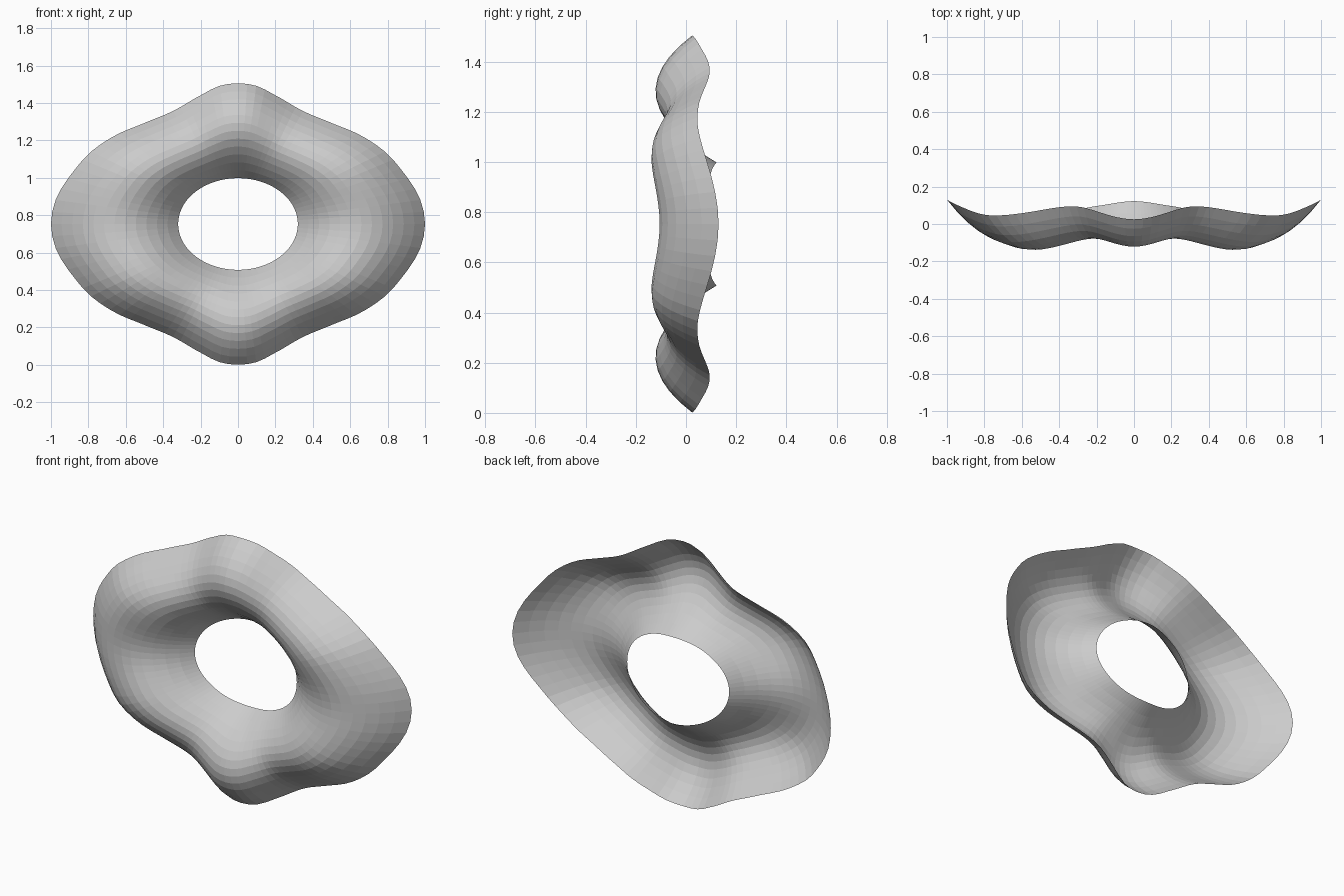
import bpy, bmesh, math

if "Cube" in bpy.data.objects:
    bpy.data.objects.remove(bpy.data.objects["Cube"])

SEG, RINGS = 96, 12
CZ = 0.753

# tables over the angle from the top (0) to the side (90)
OUTER_R = [(0, .752), (7.7, .745), (16.3, .716), (28.4, .696), (42.8, .736), (55.4, .818),
           (64.9, .883), (71.6, .920), (79.3, .967), (84.2, .990), (90, 1.0)]
OUTER_Y = [(0, .025), (28, .095), (61, .045), (90, .13)]   # depth of outer rim
INNER_Y = [(0, .122), (45, .097), (90, .07)]               # depth of hole rim
BULGE = [(0, .192), (28, .18), (61, .202), (90, .205)]     # forward swell of the ring


def sample(table, a):
    """Smooth curve through a table, flat at both ends and at turning points."""
    def slope(i):
        if i in (0, len(table) - 1):
            return 0.0
        (a0, v0), (a1, v1), (a2, v2) = table[i - 1:i + 2]
        if (v1 - v0) * (v2 - v1) <= 0:
            return 0.0
        return (v2 - v0) / (a2 - a0)
    for i in range(len(table) - 1):
        (a0, v0), (a1, v1) = table[i], table[i + 1]
        if a <= a1 + 1e-6:
            h = a1 - a0
            t = (a - a0) / h
            return ((2*t**3 - 3*t**2 + 1) * v0 + (t**3 - 2*t**2 + t) * h * slope(i)
                    + (3*t**2 - 2*t**3) * v1 + (t**3 - t**2) * h * slope(i + 1))
    return table[-1][1]


# wavy ring shell: outer rim -> forward bulge -> hole rim
bm = bmesh.new()
columns = []
for s in range(SEG):
    ang = 2 * math.pi * s / SEG
    sx, cz = math.sin(ang), math.cos(ang)
    fold = math.degrees(math.atan2(abs(sx), abs(cz)))   # four-way symmetry
    r_out = sample(OUTER_R, fold)
    r_in = .32 * .245 / math.hypot(.245 * sx, .32 * cz)
    y_out, y_in, d = (sample(t, fold) for t in (OUTER_Y, INNER_Y, BULGE))
    col = []
    for k in range(RINGS + 1):
        t = k / RINGS
        r = r_out + (r_in - r_out) * t
        y = y_out + (y_in - y_out) * t - 4 * d * t * (1 - t)
        col.append(bm.verts.new((r * sx, y, CZ + r * cz)))
    columns.append(col)

for s in range(SEG):
    a, b = columns[s], columns[(s + 1) % SEG]
    for k in range(RINGS):
        bm.faces.new((a[k], a[k + 1], b[k + 1], b[k]))

# front side faces -y
bm.normal_update()
if sum(f.normal.y for f in bm.faces) > 0:
    bmesh.ops.reverse_faces(bm, faces=bm.faces[:])

mesh = bpy.data.meshes.new("wavy_ring")
bm.to_mesh(mesh)
bm.free()
ring = bpy.data.objects.new("wavy_ring", mesh)
bpy.context.collection.objects.link(ring)
